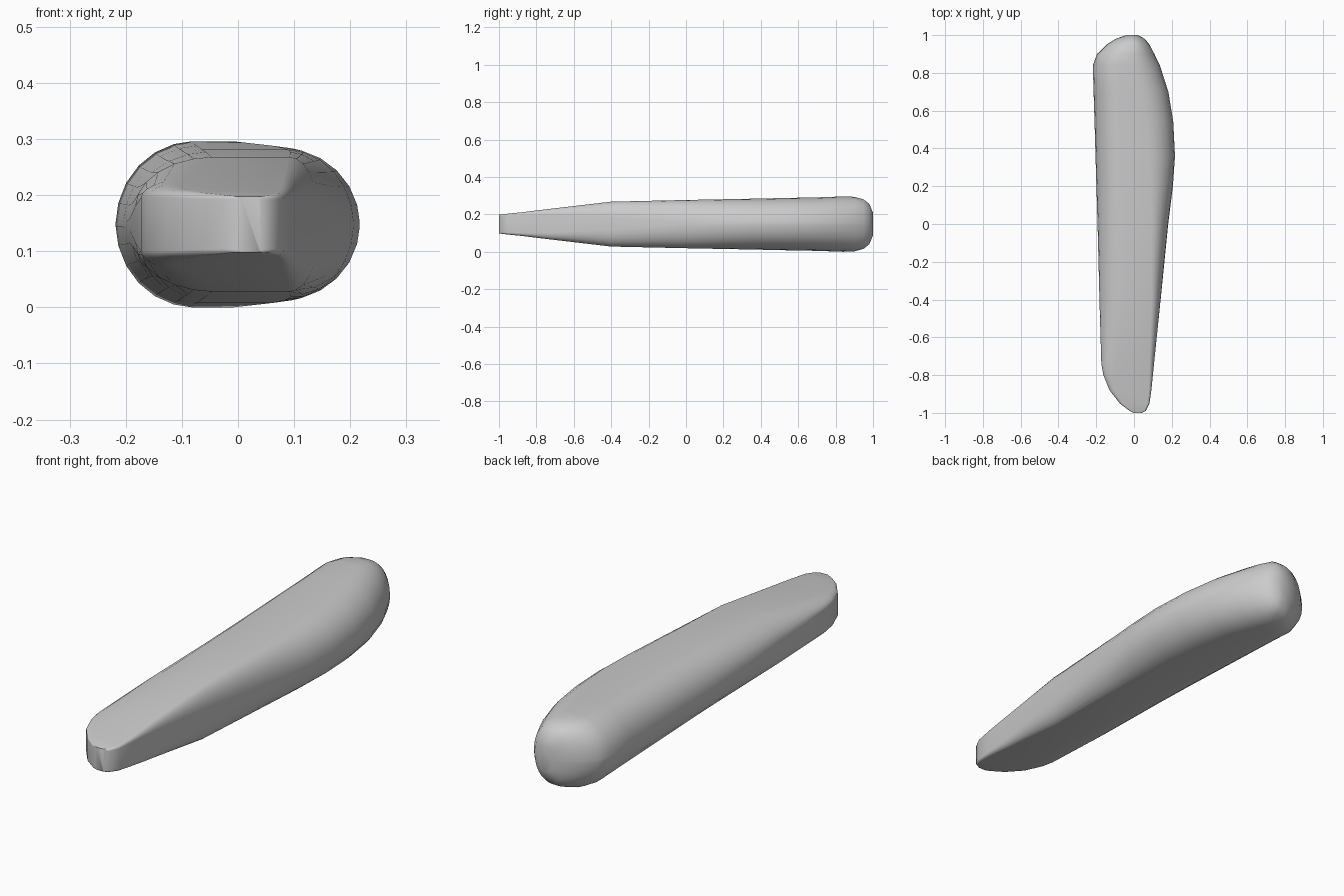
import bpy, bmesh, math

# Stations along the length:
# y, left x, right x, half height, left corner width, right corner width, corner height fraction
STATIONS = [
    (-1.00, 0.00, 0.04, 0.050, 0.005, 0.005, 0.10),
    (-0.99, -0.022, 0.062, 0.051, 0.008, 0.008, 0.15),
    (-0.95, -0.075, 0.082, 0.056, 0.015, 0.012, 0.20),
    (-0.88, -0.13, 0.092, 0.063, 0.03, 0.015, 0.25),
    (-0.80, -0.162, 0.100, 0.073, 0.06, 0.02, 0.35),
    (-0.74, -0.173, 0.106, 0.080, 0.08, 0.025, 0.42),
    (-0.40, -0.183, 0.141, 0.120, 0.14, 0.05, 0.75),
    (0.00, -0.193, 0.181, 0.129, 0.14, 0.09, 0.95),
    (0.20, -0.199, 0.206, 0.133, 0.14, 0.12, 1.0),
    (0.36, -0.204, 0.217, 0.136, 0.14, 0.14, 1.0),
    (0.54, -0.209, 0.208, 0.140, 0.14, 0.15, 1.0),
    (0.70, -0.214, 0.182, 0.143, 0.14, 0.15, 1.0),
    (0.84, -0.218, 0.137, 0.148, 0.14, 0.15, 1.0),
    (0.90, -0.196, 0.108, 0.146, 0.13, 0.13, 1.0),
    (0.95, -0.145, 0.082, 0.132, 0.10, 0.09, 1.0),
    (0.98, -0.098, 0.058, 0.108, 0.07, 0.07, 1.0),
    (1.00, -0.04, 0.02, 0.060, 0.025, 0.025, 1.0),
]
CENTRE_Z, STEPS = 0.15, 6


def section(y, xl, xr, h, rl, rr, f):
    """Rounded cross-section with separate left and right corners."""
    rv = h * f
    pts = []
    for side_x, sx, r, sz, flip in ((xr, 1, rr, 1, False), (xl, -1, rl, 1, True),
                                    (xl, -1, rl, -1, False), (xr, 1, rr, -1, True)):
        for i in range(STEPS + 1):
            k = (STEPS - i) if flip else i
            a = min(max(k / STEPS, 0.02), 0.98) * math.pi / 2
            x = side_x - sx * r * (1 - math.cos(a))
            z = sz * (h - rv * (1 - math.sin(a)))
            pts.append((x, y, CENTRE_Z + z))
    return pts


# Tapered handle-shaped body, lofted from tip to bulb
bm = bmesh.new()
rings = [[bm.verts.new(p) for p in section(*s)] for s in STATIONS]
for a, b in zip(rings, rings[1:]):
    n = len(a)
    for i in range(n):
        j = (i + 1) % n
        bm.faces.new((a[i], a[j], b[j], b[i]))
bm.faces.new(rings[0])
bm.faces.new(rings[-1])
bmesh.ops.recalc_face_normals(bm, faces=bm.faces)
zmin = min(v.co.z for v in bm.verts)
for v in bm.verts:
    v.co.z -= zmin

mesh = bpy.data.meshes.new("handle_body")
bm.to_mesh(mesh)
bm.free()
body = bpy.data.objects.new("handle_body", mesh)
bpy.context.collection.objects.link(body)
bpy.context.view_layer.objects.active = body
body.select_set(True)
bpy.ops.object.shade_smooth_by_angle(angle=math.radians(40))
